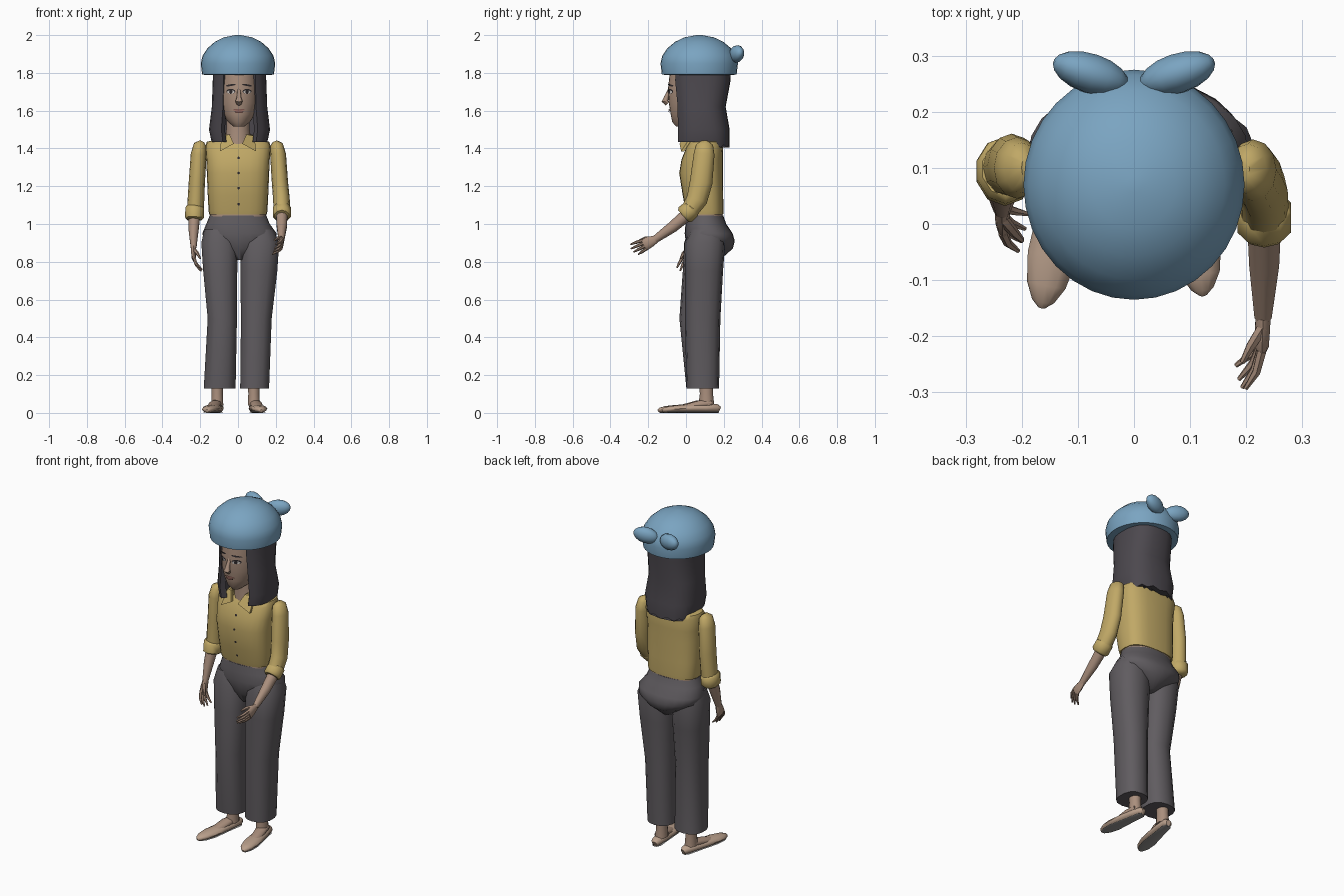
import bpy, bmesh, math
from mathutils import Vector as V

def mat(name, r, g, b):
    m = bpy.data.materials.new(name)
    lin = lambda c: ((c / 255 + 0.055) / 1.055) ** 2.4
    m.diffuse_color = (lin(r), lin(g), lin(b), 1)
    return m

BLUE = mat("hat blue", 122, 164, 193)
SHIRT = mat("mustard", 192, 168, 102)
CHARCOAL = mat("charcoal", 96, 92, 96)
HAIR = mat("dark hair", 76, 72, 78)
SKIN = mat("skin", 170, 143, 125)
SHOE = mat("shoe tan", 186, 160, 140)
DARK = mat("eye dark", 45, 40, 42)
WHITE = mat("eye white", 205, 200, 195)
LIPS = mat("lips", 150, 105, 95)
SOLE = mat("sole grey", 150, 148, 146)

def finish(name, bm, m, angle=45):
    bmesh.ops.recalc_face_normals(bm, faces=bm.faces)
    me = bpy.data.meshes.new(name)
    bm.to_mesh(me)
    bm.free()
    me.materials.append(m)
    me.shade_smooth()
    me.set_sharp_from_angle(angle=math.radians(angle))
    ob = bpy.data.objects.new(name, me)
    bpy.context.collection.objects.link(ob)
    return ob

def skin(name, loops, m, angle=45):
    """Bridge closed loops of points and cap both ends."""
    bm = bmesh.new()
    rows = [[bm.verts.new(p) for p in lp] for lp in loops]
    n = len(rows[0])
    for a, b in zip(rows, rows[1:]):
        for i in range(n):
            j = (i + 1) % n
            bm.faces.new((a[i], a[j], b[j], b[i]))
    bm.faces.new(rows[0])
    bm.faces.new(rows[-1])
    return finish(name, bm, m, angle)

def spow(v, p):
    return math.copysign(abs(v) ** p, v)

def ring_pt(r, t, e, th=0):
    z, cx, cy, rx, ry = r
    return V((cx + (rx - th) * spow(math.sin(t), 2 / e), cy - (ry - th) * spow(math.cos(t), 2 / e), z))

def loft(name, rings, m, n=20, e=2, angle=45):
    """Horizontal rings: (z, centre x, centre y, half width, half depth)."""
    return skin(name, [[ring_pt(r, 2 * math.pi * i / n, e) for i in range(n)] for r in rings], m, angle)

def shell_loops(rings, t0, th, n=22, e=2.5):
    """U-shaped sections, open towards the front."""
    ts = [t0 + (2 * math.pi - 2 * t0) * i / n for i in range(n + 1)]
    return [[ring_pt(r, t, e) for t in ts] + [ring_pt(r, t, e, th) for t in reversed(ts)] for r in rings]

def tube(name, pts, m, ref=(1, 0, 0), n=10, angle=50):
    """Sections across a path: (x, y, z, half width, half thickness)."""
    loops = []
    for i, p in enumerate(pts):
        c = V(p[:3])
        t = (V(pts[min(i + 1, len(pts) - 1)][:3]) - V(pts[max(i - 1, 0)][:3])).normalized()
        a = t.cross(V(ref)).normalized()
        b = a.cross(t)
        loops.append([c + a * p[3] * math.cos(2 * math.pi * k / n) + b * p[4] * math.sin(2 * math.pi * k / n)
                      for k in range(n)])
    return skin(name, loops, m, angle)

def front_y(rings, x, z, e):
    rs = sorted(rings)
    for a, b in zip(rs, rs[1:]):
        if a[0] <= z <= b[0]:
            f = (z - a[0]) / (b[0] - a[0])
            _, cx, cy, rx, ry = [u + (v - u) * f for u, v in zip(a, b)]
            return cy - ry * max(0, 1 - abs((x - cx) / rx) ** e) ** (1 / e)

def decal(name, rings, e, x, z, rx, rz, m, tilt=0, lift=0.004, n=12):
    """Thin oval plate that follows the front of a loft."""
    bm = bmesh.new()
    put = lambda px, pz: bm.verts.new((px, front_y(rings, px, pz, e) - lift, pz))
    c = put(x, z)
    rim = []
    for i in range(n):
        t = 2 * math.pi * i / n
        u, w = rx * math.cos(t), rz * math.sin(t)
        rim.append(put(x + u, z + w + tilt * u))
    for i in range(n):
        bm.faces.new((c, rim[i], rim[(i + 1) % n]))
    return finish(name, bm, m)

# Head, neck and nose
head = [(1.85, 0.005, .05, .10, .13), (1.72, 0.005, .04, .107, .135), (1.64, 0.005, .035, .104, .126),
        (1.58, 0.005, .025, .086, .106), (1.54, 0.005, .005, .058, .078), (1.515, 0.005, -.01, .028, .042)]
loft("head", head, SKIN, 28)
loft("neck", [(1.62, 0, .07, .062, .06), (1.5, 0, .075, .062, .06), (1.40, 0, .08, .075, .07)], SKIN, 16)
tube("nose", [(.005, -.088, 1.715, .006, .008), (.005, -.104, 1.67, .013, .012), (.005, -.112, 1.65, .017, .019),
              (.005, -.098, 1.636, .012, .014)], SKIN, n=8)

# Eyes, brows and mouth
for s, side in ((-1, "left"), (1, "right")):
    x = .005 + s * .043
    decal(side + "_lash", head, 2, x, 1.702, .024, .013, DARK, lift=.003)
    decal(side + "_eye", head, 2, x, 1.699, .020, .009, WHITE, lift=.005)
    decal(side + "_iris", head, 2, x, 1.700, .009, .009, DARK, lift=.007)
    decal(side + "_brow", head, 2, x, 1.735, .027, .005, DARK, tilt=-s * .15)
decal("upper_lip", head, 2, .005, 1.604, .034, .006, LIPS, lift=.006)
decal("lower_lip", head, 2, .005, 1.594, .024, .007, LIPS, lift=.008)

# Hair hanging behind and beside the face
hair = shell_loops([(1.86, .008, .08, .138, .15), (1.76, .008, .08, .142, .156), (1.62, .008, .075, .147, .135),
                    (1.50, .008, .085, .162, .146), (1.435, .008, .085, .148, .145)], .55, .032)
for i, p in enumerate(hair[-1]):
    if p.y > .17:
        p.z -= .03 if i % 2 else .015
skin("hair", hair, HAIR)

# Cap with two round bumps at the back
loft("cap", [(1.79, 0, .07, .178, .186), (1.792, 0, .07, .190, .198), (1.85, 0, .07, .197, .205),
             (1.89, 0, .07, .188, .196), (1.93, 0, .07, .162, .169), (1.965, 0, .07, .122, .127),
             (1.988, 0, .07, .075, .078), (2.0, 0, .07, .015, .015)], BLUE, 32)
for s in (-1, 1):
    path = []
    for k in range(9):
        u = math.cos(math.pi * k / 8) * .985
        r = math.sqrt(1 - u * u)
        path.append((s * (.077 + .066 * u), .268 + .022 * u, 1.90 + .012 * u, .046 * r, .036 * r))
    tube("cap_bump", path, BLUE, ref=(0, 1, 0), n=14)

# Shirt body, collar and buttons
torso = [(1.05, 0, .1, .152, .097), (1.07, 0, .098, .156, .1), (1.15, 0, .09, .16, .107), (1.27, 0, .08, .165, .116),
         (1.34, 0, .086, .168, .11), (1.41, 0, .1, .173, .097), (1.435, 0, .105, .165, .085), (1.455, 0, .105, .09, .07)]
loft("shirt_body", torso, SHIRT, 24, 2.8)
skin("collar_band", shell_loops([(1.42, 0, .09, .09, .09), (1.475, 0, .09, .078, .078)], .6, .008, 14, 2), SHIRT)
for s in (-1, 1):
    flap = [(.045, .012, 1.475), (.088, .04, 1.465), (.095, -.014, 1.385), (.022, -.022, 1.425)]
    skin("collar_flap", [[(s * x, y + d, z) for x, y, z in flap] for d in (-.012, .004)], SHIRT, 30)
for z in (1.35, 1.27, 1.19, 1.105):
    decal("button", torso, 2.8, .003, z, .007, .007, DARK)
loft("waist", [(1.06, 0, .1, .148, .094), (1.02, 0, .1, .146, .094)], SKIN, 24, 2.5)

# Arms: sleeve, rolled cuff, forearm
X = (1, 0, 0)
tube("right_sleeve", [(.195, .098, 1.438, .02, .012), (.203, .098, 1.42, .045, .034), (.212, .096, 1.37, .055, .042),
                      (.222, .08, 1.22, .06, .043), (.23, .058, 1.13, .056, .044), (.232, .015, 1.065, .046, .044)],
     SHIRT, n=12)
tube("right_cuff", [(.232, .034, 1.085, .042, .044), (.232, .028, 1.078, .05, .05), (.232, -.005, 1.05, .052, .05),
                    (.232, -.014, 1.042, .042, .04)], SHIRT, n=10)
tube("right_forearm", [(.232, .03, 1.07, .035, .033), (.232, -.07, .985, .03, .028), (.23, -.165, .917, .02, .016)], SKIN)
tube("left_sleeve", [(-.19, .1, 1.438, .02, .012), (-.2, .1, 1.42, .045, .034), (-.208, .1, 1.37, .055, .042),
                     (-.218, .105, 1.22, .056, .043), (-.226, .1, 1.06, .05, .045)], SHIRT, n=12)
tube("left_cuff", [(-.228, .097, 1.095, .048, .044), (-.229, .096, 1.085, .06, .052), (-.23, .094, 1.035, .062, .053),
                   (-.23, .092, 1.022, .045, .04)], SHIRT, n=10)
tube("left_forearm", [(-.23, .09, 1.06, .036, .033), (-.235, .06, .97, .03, .028), (-.235, .028, .875, .02, .016)], SKIN)

def hand(side, wrist, d, s, thumb_sign):
    """Palm faces inwards; four slightly curled fingers and a thumb."""
    w, d, inward = V(wrist), V(d).normalized(), V((-s, 0, 0))
    a = d.cross(V(X)).normalized() * thumb_sign
    e = w + d * .065
    tube(side + "_palm", [(*(w - d * .015), .018, .014), (*(w + d * .025), .029, .014),
                          (*(w + d * .055), .033, .013), (*e, .029, .009)], SKIN)
    for i, ln in enumerate((.07, .078, .072, .055)):
        o = a * (.024 - .016 * i)
        p = e - d * .008 + o
        q = p + d * ln * .55 + o * .22 + inward * (.008 + .003 * i)
        r = p + d * ln + o * .35 + inward * (.026 + .006 * i)
        tube(side + "_finger", [(*p, .009, .009), (*q, .008, .008), (*r, .004, .004)], SKIN, n=6)
    p = w + d * .015 + a * .014
    q = p + d * .03 + a * .014 + inward * .02
    r = q + d * .03 + a * .004 + inward * .014
    tube(side + "_thumb", [(*p, .012, .011), (*q, .010, .009), (*r, .005, .005)], SKIN, n=6)

hand("right", (.23, -.165, .917), (-.04, -.89, -.42), 1, 1)
hand("left", (-.235, .028, .875), (.02, -.36, -.93), -1, 1)

# Trousers: hip piece and two legs
loft("trouser_hips", [(1.045, 0, .1, .15, .097), (1.0, 0, .105, .168, .108), (.95, .008, .12, .197, .127),
                      (.91, .01, .128, .186, .13), (.87, .01, .128, .12, .12), (.81, .01, .11, .03, .07)],
     CHARCOAL, 24, 2.2, 60)
loft("right_trouser_leg", [(.97, .105, .11, .085, .085), (.9, .115, .1, .105, .107), (.75, .11, .095, .1, .101),
                           (.5, .097, .088, .083, .094), (.13, .088, .089, .078, .086)], CHARCOAL, 14, 2.4)
loft("left_trouser_leg", [(.97, -.1, .1, .08, .085), (.9, -.098, .095, .098, .105), (.75, -.094, .085, .092, .102),
                          (.5, -.083, .062, .079, .097), (.13, -.097, .088, .086, .086)], CHARCOAL, 14, 2.4)

# Feet: ankle, instep, slip-on shoe and sole
Z = (0, 0, 1)
for side, heel, toe, ax in (("left", (-.10, .172), (-.164, -.147), -.11), ("right", (.082, .178), (.123, -.125), .084)):
    h, t = V(heel), V(toe)
    at = lambda f: tuple(h.lerp(t, f))
    loft(side + "_ankle", [(.2, ax, .108, .034, .038), (.1, ax, .108, .031, .035), (.04, ax, .108, .034, .042)], SKIN, 10)
    tube(side + "_instep", [(*at(.15), .052, .026, .02), (*at(.35), .045, .033, .022), (*at(.62), .03, .028, .013)],
         SKIN, Z)
    tube(side + "_shoe", [(*at(f), hh + .002, w, hh) for f, w, hh in
                          ((0, .014, .016), (.05, .028, .023), (.25, .036, .023), (.5, .042, .022),
                           (.72, .044, .02), (.88, .035, .017), (.97, .02, .013), (1, .008, .008))], SHOE, Z, 12)
    tube(side + "_sole", [(*at(f), .004, w, .004) for f, w in
                          ((.02, .015), (.07, .026), (.35, .03), (.7, .038), (.88, .03), (.97, .014))], SOLE, Z, 8)
